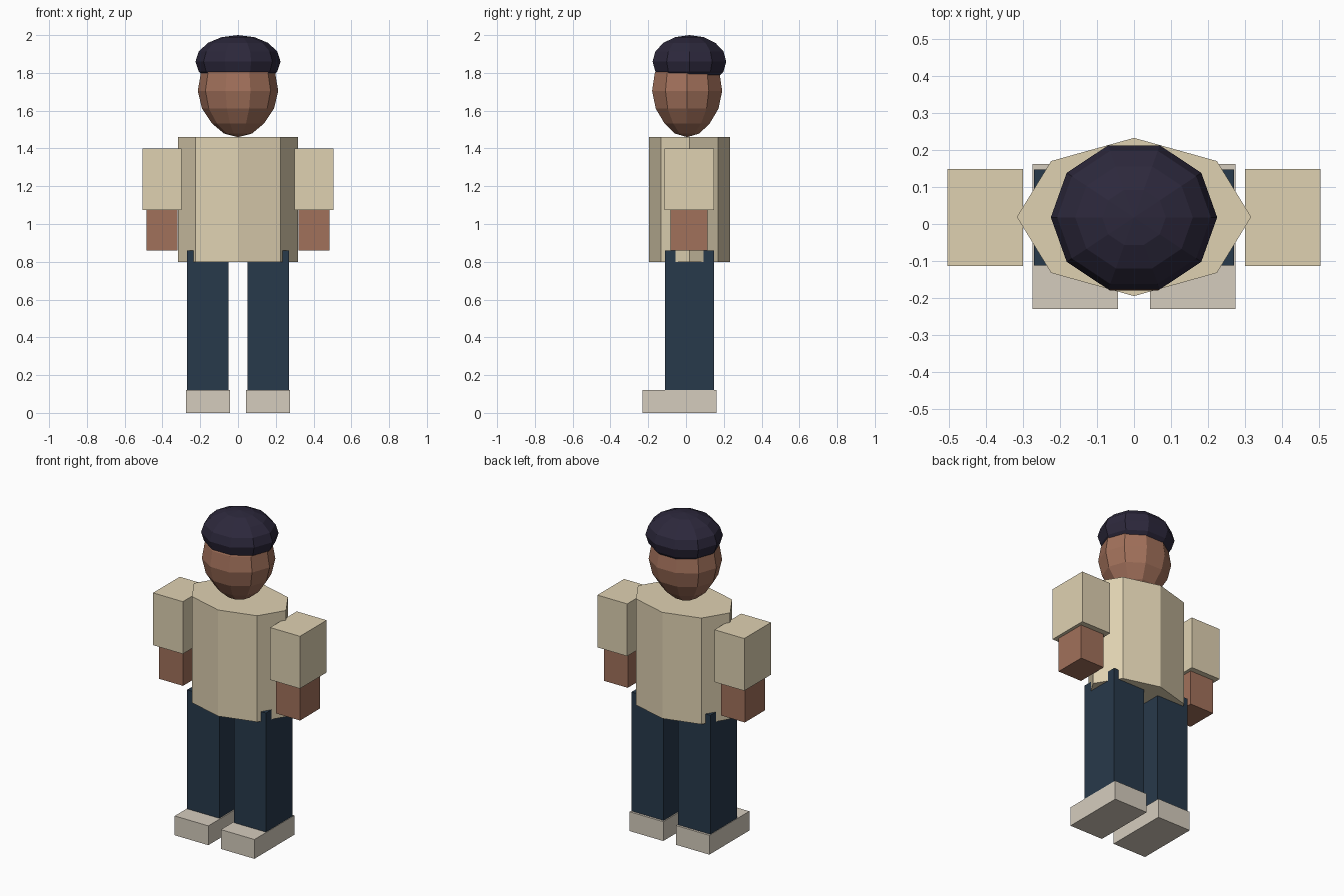
import bpy, bmesh
from math import sin, cos, pi, radians

if "Cube" in bpy.data.objects:
    bpy.data.objects.remove(bpy.data.objects["Cube"])


def material(name, rgb):
    m = bpy.data.materials.new(name)
    m.diffuse_color = [(c / 255) ** 2.2 for c in rgb] + [1]
    m.use_nodes = True
    m.node_tree.nodes["Principled BSDF"].inputs["Base Color"].default_value = m.diffuse_color
    return m


SHIRT = material("shirt", (222, 208, 176))
SKIN = material("skin", (160, 112, 91))
DENIM = material("trousers", (44, 60, 76))
SHOE = material("shoe", (212, 203, 188))
HAIR = material("hair", (48, 44, 62))


def finish(name, bm, mat):
    bmesh.ops.recalc_face_normals(bm, faces=bm.faces)
    me = bpy.data.meshes.new(name)
    bm.to_mesh(me)
    bm.free()
    me.materials.append(mat)
    ob = bpy.data.objects.new(name, me)
    bpy.context.collection.objects.link(ob)


def box(name, lo, hi, mat):
    bm = bmesh.new()
    bmesh.ops.create_cube(bm, size=1)
    for v in bm.verts:
        v.co = [(a + b) / 2 + c * (b - a) for a, b, c in zip(lo, hi, v.co)]
    finish(name, bm, mat)


def loft(name, sides, cy, rings, mat):
    """Stack elliptical rings (z, rx, ry), capped at both ends."""
    bm = bmesh.new()
    loops = [[bm.verts.new((rx * cos(2 * pi * i / sides), cy + ry * sin(2 * pi * i / sides), z))
              for i in range(sides)] for z, rx, ry in rings]
    for a, b in zip(loops, loops[1:]):
        for i in range(sides):
            j = (i + 1) % sides
            bm.faces.new((a[i], a[j], b[j], b[i]))
    bm.faces.new(loops[0])
    bm.faces.new(loops[-1])
    # close rounded ends to a pole
    bmesh.ops.remove_doubles(bm, verts=bm.verts, dist=0.002)
    finish(name, bm, mat)


def ellipsoid(name, cy, cz, rx, ry, rz, mat, taper=()):
    """Eight-band ball; taper narrows the lowest rings."""
    rings = []
    for k in range(9):
        a = radians(-90 + 22.5 * k)
        r = max(cos(a), 0.0005) * (taper[k] if k < len(taper) else 1)
        rings.append((cz + rz * sin(a), rx * r, ry * r))
    loft(name, 10, cy, rings, mat)


# Torso, head and hair
loft("torso", 8, 0.019, [(0.80, 0.317, 0.214), (1.46, 0.317, 0.214)], SHIRT)
ellipsoid("head", 0.006, 1.705, 0.213, 0.195, 0.245, SKIN, (1, 0.9, 0.91, 0.97))
ellipsoid("hair", 0.018, 1.86, 0.225, 0.205, 0.14, HAIR)

# Limbs, mirrored left and right
for side, s in (("left", 1), ("right", -1)):
    def limb(part, x0, x1, y0, y1, z0, z1, mat):
        xs = sorted((s * x0, s * x1))
        box(f"{side}_{part}", (xs[0], y0, z0), (xs[1], y1, z1), mat)

    limb("sleeve", 0.30, 0.505, -0.113, 0.149, 1.075, 1.40, SHIRT)
    limb("forearm", 0.32, 0.485, -0.083, 0.115, 0.86, 1.08, SKIN)
    limb("leg", 0.05, 0.271, -0.112, 0.148, 0.115, 0.86, DENIM)
    limb("shoe", 0.043, 0.274, -0.23, 0.162, 0, 0.12, SHOE)
